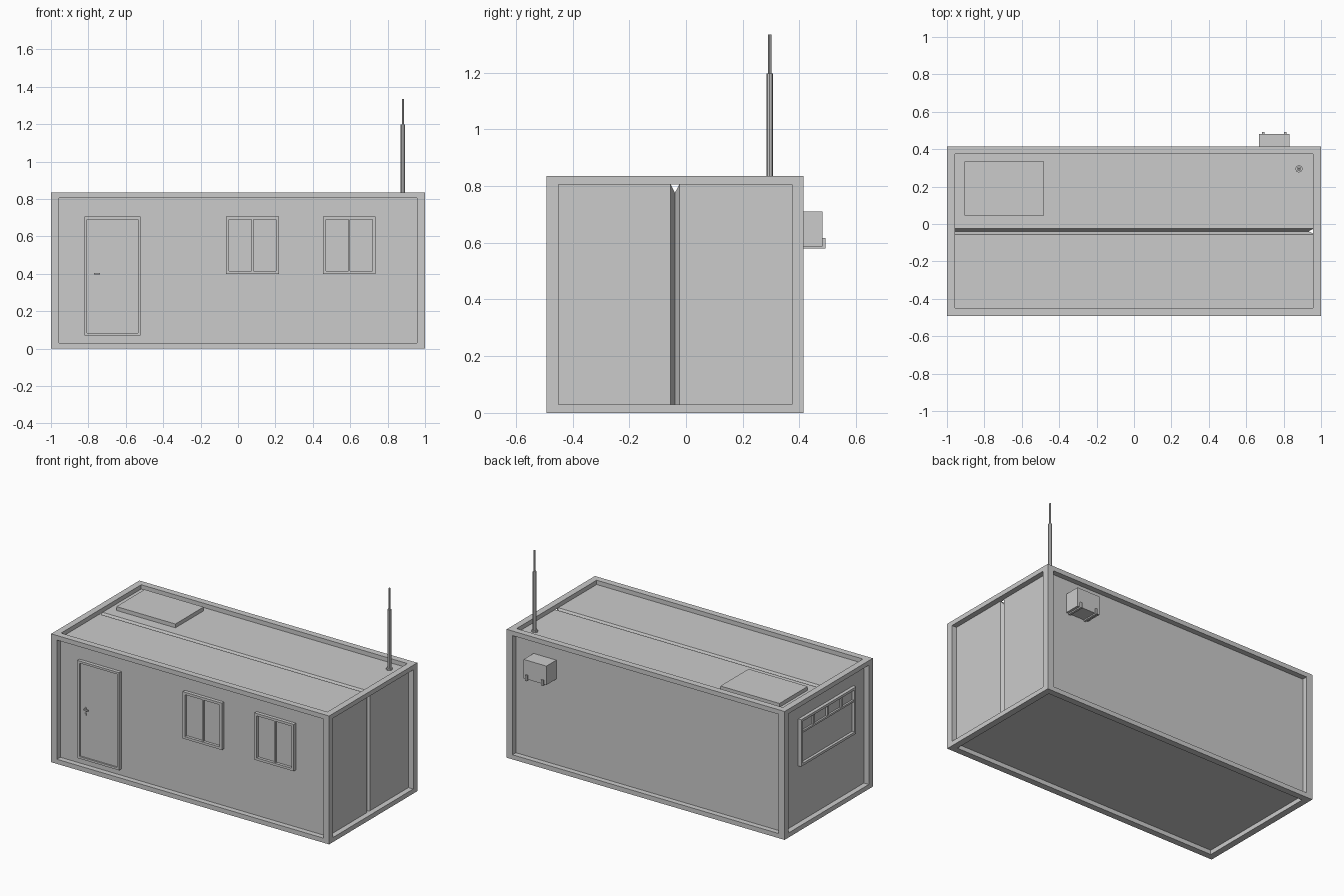
import bpy, bmesh, math
from mathutils import Matrix, Vector

if "Cube" in bpy.data.objects:
    bpy.data.objects.remove(bpy.data.objects["Cube"])

X, Y0, Y1, H = 1.0, -0.492, 0.415, 0.835   # outer cage
W, T = 0.042, 0.03                          # beam width / beam height
WALL = 0.035                                # wall recess


def make(name, bm):
    bmesh.ops.recalc_face_normals(bm, faces=bm.faces)
    me = bpy.data.meshes.new(name)
    bm.to_mesh(me)
    bm.free()
    ob = bpy.data.objects.new(name, me)
    bpy.context.collection.objects.link(ob)
    return ob


def boxes(name, items):
    """One object from boxes given as (x0, x1, y0, y1, z0, z1)."""
    bm = bmesh.new()
    for x0, x1, y0, y1, z0, z1 in items:
        m = Matrix.Translation(((x0 + x1) / 2, (y0 + y1) / 2, (z0 + z1) / 2))
        m = m @ Matrix.Diagonal((x1 - x0, y1 - y0, z1 - z0, 1))
        bmesh.ops.create_cube(bm, size=1, matrix=m)
    return make(name, bm)


def prism(name, pts, direction):
    bm = bmesh.new()
    f = bm.faces.new([bm.verts.new(p) for p in pts])
    r = bmesh.ops.extrude_face_region(bm, geom=[f])
    bmesh.ops.translate(bm, vec=Vector(direction),
                        verts=[v for v in r["geom"] if isinstance(v, bmesh.types.BMVert)])
    return make(name, bm)


def ring(a0, a1, b0, b1, t):
    """Four border rectangles of an opening."""
    return [(a0, a1, b0, b0 + t), (a0, a1, b1 - t, b1),
            (a0, a0 + t, b0 + t, b1 - t), (a1 - t, a1, b0 + t, b1 - t)]


def on_front(rects, depth):
    y = Y0 + WALL
    return [(a0, a1, y - depth, y + 0.005, b0, b1) for a0, a1, b0, b1 in rects]


def on_left(rects, depth):
    x = -X + WALL
    return [(x - depth, x + 0.005, a0, a1, b0, b1) for a0, a1, b0, b1 in rects]


# Outer cage of twelve beams
beams = []
for z0, z1 in ((0, T), (H - T, H)):
    for y0, y1 in ((Y0, Y0 + W), (Y1 - W, Y1)):
        beams.append((-X, X, y0, y1, z0, z1))
    for x0, x1 in ((-X, -X + W), (X - W, X)):
        beams.append((x0, x1, Y0 + W, Y1 - W, z0, z1))
for x0, x1 in ((-X, -X + W), (X - W, X)):
    for y0, y1 in ((Y0, Y0 + W), (Y1 - W, Y1)):
        beams.append((x0, x1, y0, y1, T, H - T))
boxes("frame", beams)

# Recessed body with V grooves along the roof and down the right wall
cx, top, gy, gw, gd = X - WALL, H - 0.028, -0.039, 0.016, 0.031
body = boxes("body", [(-cx, cx, Y0 + WALL, Y1 - WALL, 0.028, top)])
cutters = [
    prism("roof_groove_cutter", [(-1.1, gy - 2 * gw, top + gd), (-1.1, gy, top - gd),
                                 (-1.1, gy + 2 * gw, top + gd)], (2.2, 0, 0)),
    prism("wall_groove_cutter", [(cx + gd, gy - 2 * gw, -0.1), (cx - gd, gy, -0.1),
                                 (cx + gd, gy + 2 * gw, -0.1)], (0, 0, 1.1))]
for c in cutters:
    mod = body.modifiers.new("groove", "BOOLEAN")
    mod.object, mod.solver = c, "EXACT"
    c.hide_render = True
bpy.context.view_layer.objects.active = body
for mod in list(body.modifiers):
    bpy.ops.object.modifier_apply(modifier=mod.name)
for c in cutters:
    bpy.data.objects.remove(c)

# Door with handle and lock
boxes("door_frame", on_front(ring(-0.82, -0.52, 0.07, 0.705, 0.014), 0.022))
boxes("door_leaf", on_front([(-0.806, -0.534, 0.084, 0.691)], 0.012))
boxes("door_handle", on_front([(-0.772, -0.76, 0.385, 0.41)], 0.018)
      + [(-0.77, -0.762, -0.487, -0.465, 0.396, 0.405),
         (-0.77, -0.738, -0.489, -0.481, 0.396, 0.405)])
boxes("door_lock", on_front([(-0.772, -0.76, 0.36, 0.374)], 0.018))

# Two front windows
for i, c in enumerate((0.078, 0.595)):
    a0, a1 = c - 0.141, c + 0.141
    boxes(f"front_window_frame_{i + 1}", on_front(ring(a0, a1, 0.4, 0.705, 0.016), 0.022)
          + on_front([(c - 0.005, c + 0.005, 0.416, 0.689)], 0.016))
    boxes(f"front_window_glass_{i + 1}", on_front([(a0 + 0.016, a1 - 0.016, 0.416, 0.689)], 0.004))

# Wide left window with four small panes on top
a0, a1 = -0.34, 0.225
boxes("left_window_frame", on_left(ring(a0, a1, 0.4, 0.705, 0.016), 0.022)
      + on_left([(a0 + 0.016, a1 - 0.016, 0.61, 0.622)], 0.016)
      + on_left([(a0 + (a1 - a0) * k / 4 - 0.006, a0 + (a1 - a0) * k / 4 + 0.006, 0.622, 0.689)
                 for k in (1, 2, 3)], 0.016))
boxes("left_window_glass", on_left([(a0 + 0.016, a1 - 0.016, 0.416, 0.689)], 0.004))

# Roof hatch
boxes("roof_hatch", [(-0.907, -0.482, 0.045, 0.335, top - 0.005, 0.832)])

# Antenna: flange, mast, thin tip
for name, r, z0, z1 in (("antenna_flange", 0.02, top - 0.005, top + 0.01),
                        ("antenna_mast", 0.012, top, 1.197),
                        ("antenna_tip", 0.006, 1.197, 1.335)):
    bm = bmesh.new()
    bmesh.ops.create_cone(bm, cap_ends=True, segments=8, radius1=r, radius2=r, depth=z1 - z0,
                          matrix=Matrix.Translation((0.882, 0.295, (z0 + z1) / 2)))
    make(name, bm)

# Air conditioner on its two brackets
boxes("air_conditioner", [(0.667, 0.831, Y1 - WALL - 0.005, 0.482, 0.587, 0.71)])
for i, x in enumerate((0.692, 0.808)):
    boxes(f"bracket_{i + 1}", [(x - 0.007, x + 0.007, Y1 - WALL - 0.005, 0.492, 0.579, 0.587),
                               (x - 0.007, x + 0.007, 0.482, 0.492, 0.587, 0.616)])
